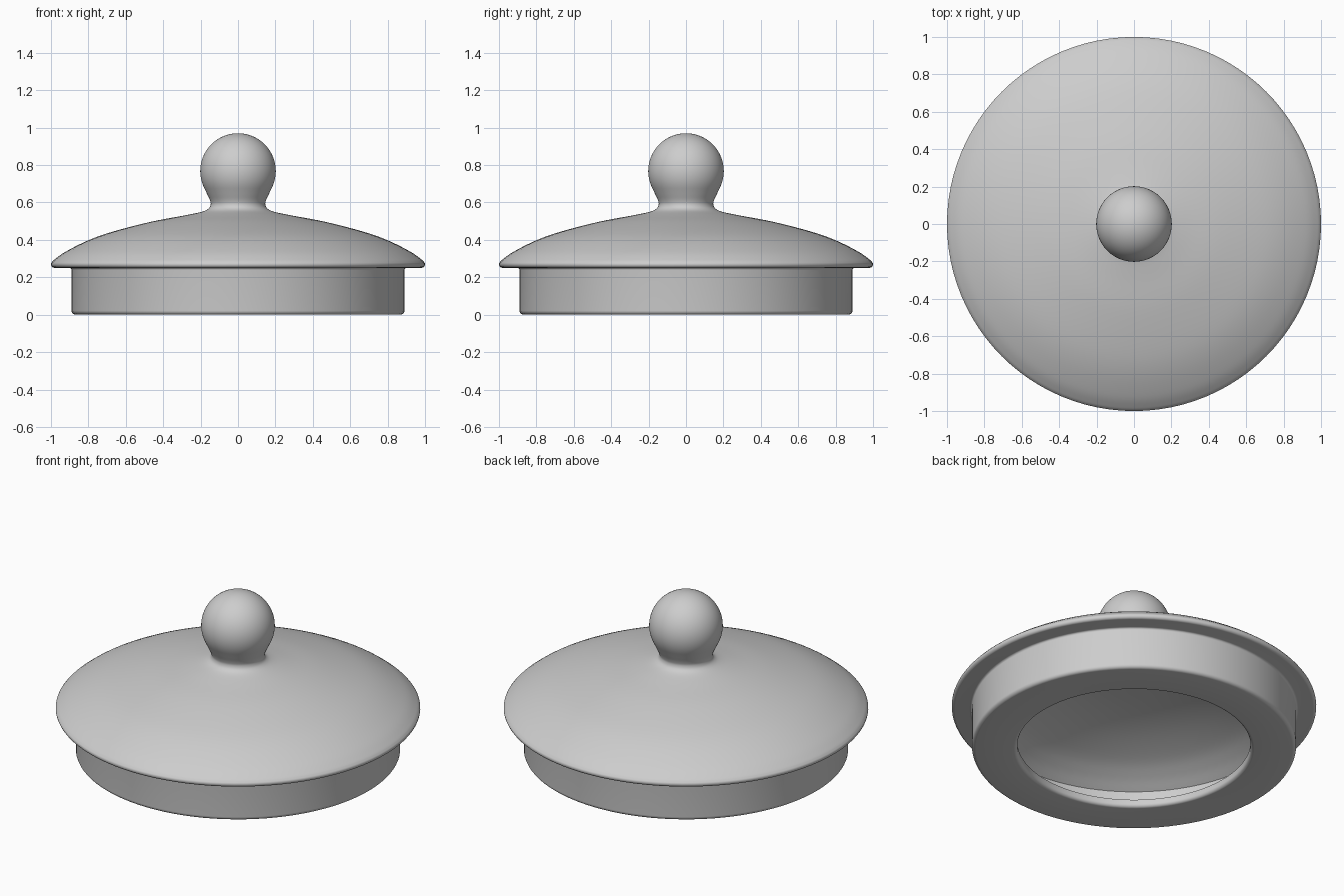
import bpy, bmesh, math
from mathutils import Vector

cube = bpy.data.objects.get("Cube")
if cube:
    bpy.data.objects.remove(cube, do_unlink=True)

SEGMENTS = 96


def arc(r, z, radius, start, end, steps):
    """Profile arc, angles in degrees from +r towards +z."""
    angles = [math.radians(start + (end - start) * i / steps) for i in range(steps + 1)]
    return [(r + radius * math.cos(a), z + radius * math.sin(a)) for a in angles]


def smooth_path(points, steps=5):
    """Catmull-Rom curve through the points."""
    pts = [Vector(p) for p in points]
    pts = [2 * pts[0] - pts[1]] + pts + [2 * pts[-1] - pts[-2]]
    out = []
    for a, b, c, d in zip(pts, pts[1:], pts[2:], pts[3:]):
        for i in range(steps):
            t = i / steps
            out.append(tuple(0.5 * (2 * b + (c - a) * t + (2 * a - 5 * b + 4 * c - d) * t * t
                                    + (3 * b - a - 3 * c + d) * t ** 3)))
    return out + [tuple(pts[-2])]


def lathe(name, profile, material):
    """Revolve a radius/height profile about the z axis."""
    bm = bmesh.new()
    verts = [bm.verts.new((max(r, 0), 0, z)) for r, z in profile]
    edges = [bm.edges.new(pair) for pair in zip(verts, verts[1:])]
    bmesh.ops.spin(bm, geom=verts + edges, cent=(0, 0, 0), axis=(0, 0, 1),
                   angle=math.tau, steps=SEGMENTS, use_merge=False)
    bmesh.ops.remove_doubles(bm, verts=bm.verts, dist=0.0002)
    bmesh.ops.recalc_face_normals(bm, faces=bm.faces)
    mesh = bpy.data.meshes.new(name)
    bm.to_mesh(mesh)
    bm.free()
    mesh.materials.append(material)
    obj = bpy.data.objects.new(name, mesh)
    bpy.context.collection.objects.link(obj)
    bpy.ops.object.select_all(action='DESELECT')
    obj.select_set(True)
    bpy.context.view_layer.objects.active = obj
    bpy.ops.object.shade_smooth_by_angle(angle=math.radians(45))
    return obj


GREY = (0.61, 0.61, 0.61, 1)
grey = bpy.data.materials.new("plain_grey")
grey.use_nodes = True
grey.diffuse_color = GREY
grey.node_tree.nodes["Principled BSDF"].inputs["Base Color"].default_value = GREY

# Ball knob, flowing through the neck into the domed top
knob = arc(0, 0.768, 0.202, 90, -25, 24)
dome = smooth_path([knob[-1], (0.165, 0.645), (0.150, 0.612), (0.146, 0.589), (0.158, 0.567),
                    (0.195, 0.550), (0.29, 0.530), (0.465, 0.497), (0.67, 0.444),
                    (0.80, 0.398), (0.92, 0.338), (0.98, 0.296), (0.9976, 0.278)])

# Rounded brim edge, then the skirt with a softened foot
brim = arc(0.982, 0.269, 0.018, 30, -90, 8)
skirt = arc(0.902, 0.239, 0.012, 90, 180, 4)
foot = arc(0.868, 0.022, 0.022, 0, -90, 6)

# Inward lip around the opening in the base
lip = arc(0.66, 0.02, 0.02, 270, 180, 6) + [(0.64, 0.045)]

# Hollow inside: lip top, inner wall and domed ceiling
hollow = [(0.86, 0.045)]
ceiling = smooth_path([(0.86, 0.222), (0.78, 0.273), (0.67, 0.325), (0.465, 0.385),
                       (0.25, 0.42), (0, 0.43)])

lathe("lid", knob + dome[1:] + brim[1:] + skirt + foot + lip + hollow + ceiling, grey)
